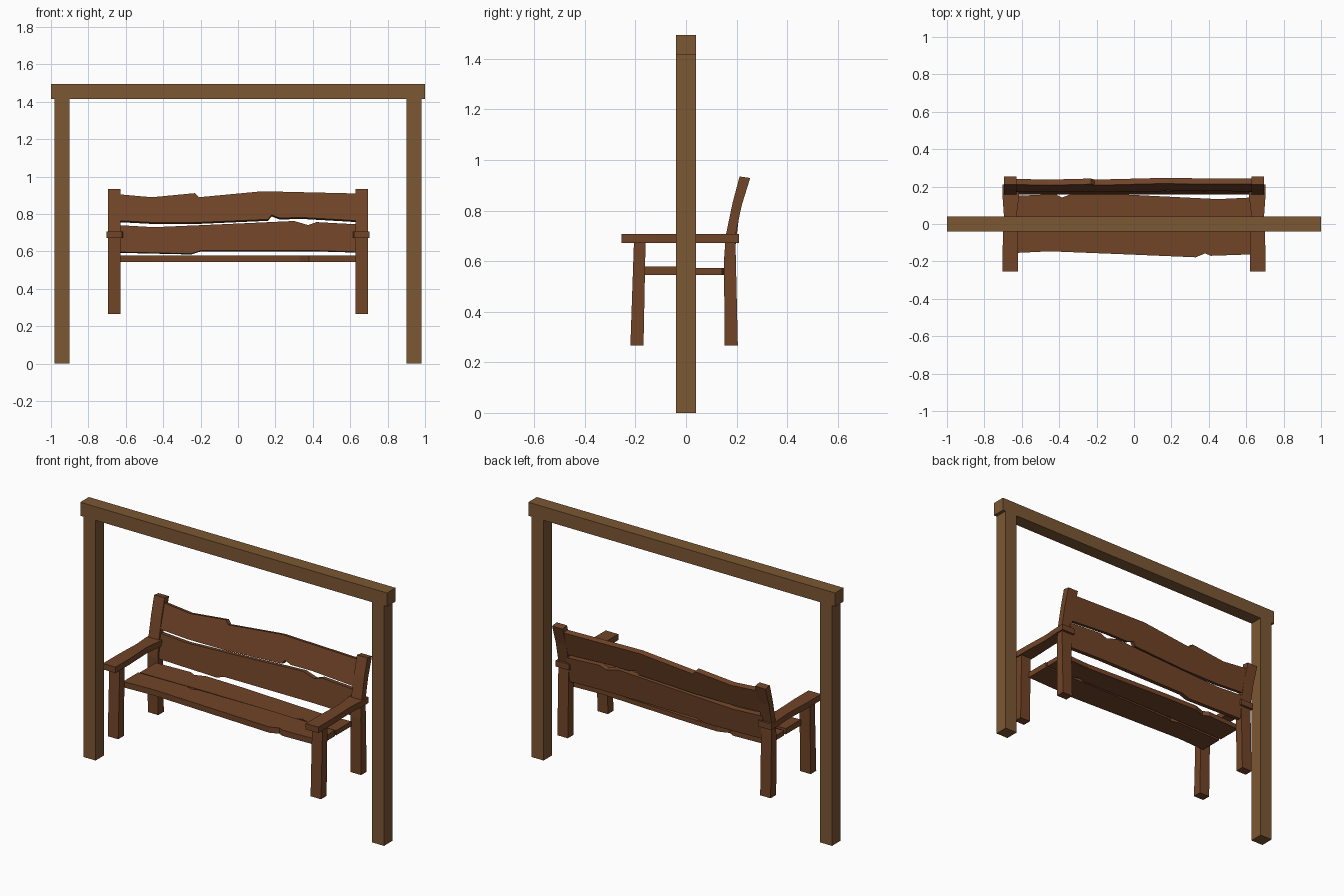
import bpy, bmesh
from mathutils import Vector


def material(name, color):
    m = bpy.data.materials.new(name)
    m.diffuse_color = (*color, 1)
    return m


BENCH = material("bench_wood", (0.165, 0.058, 0.021))
FRAME = material("frame_wood", (0.2, 0.095, 0.033))


def prism(name, outline, place, depth, mat):
    """Extrude a 2D outline; place(u, v) gives the 3D point, depth the extrusion."""
    bm = bmesh.new()
    face = bm.faces.new([bm.verts.new(place(u, v)) for u, v in outline])
    new = bmesh.ops.extrude_face_region(bm, geom=[face])["geom"]
    bmesh.ops.translate(bm, vec=Vector(depth),
                        verts=[g for g in new if isinstance(g, bmesh.types.BMVert)])
    bmesh.ops.recalc_face_normals(bm, faces=bm.faces)
    mesh = bpy.data.meshes.new(name)
    bm.to_mesh(mesh)
    bm.free()
    mesh.materials.append(mat)
    ob = bpy.data.objects.new(name, mesh)
    bpy.context.collection.objects.link(ob)
    return ob


def mirror(ob):
    mod = ob.modifiers.new("mirror", 'MIRROR')
    mod.use_axis = (True, False, False)


def rect(u0, u1, v0, v1):
    return [(u0, v0), (u1, v0), (u1, v1), (u0, v1)]


# swing frame: posts and top beam
xz = lambda u, v: (u, -0.04, v)
mirror(prism("post", rect(0.9, 0.98, 0, 1.415), xz, (0, 0.08, 0), FRAME))
prism("top_beam", rect(-1, 1, 1.415, 1.495), xz, (0, 0.08, 0), FRAME)

# bench legs, drawn in the side view
yz = lambda u, v: (0.627, u, v)
front_leg = [(-0.22, 0.267), (-0.168, 0.267), (-0.16, 0.672), (-0.206, 0.672)]
back_leg = [(0.153, 0.267), (0.205, 0.267), (0.195, 0.70), (0.22, 0.82),
            (0.254, 0.929), (0.212, 0.935), (0.184, 0.83), (0.157, 0.70), (0.15, 0.6)]
mirror(prism("front_leg", front_leg, yz, (0.068, 0, 0), BENCH))
mirror(prism("back_leg", back_leg, yz, (0.068, 0, 0), BENCH))

# armrests, drawn in plan
arm = [(0.62, -0.255), (0.702, -0.255), (0.702, -0.12), (0.696, 0.05), (0.703, 0.15),
       (0.703, 0.21), (0.615, 0.21), (0.615, 0.15), (0.627, 0.05), (0.62, -0.12)]
mirror(prism("armrest", arm, lambda u, v: (u, v, 0.672), (0, 0, 0.035), BENCH))

# rough-edged seat planks, drawn in plan
front_plank = [(-0.64, -0.155), (-0.45, -0.146), (-0.05, -0.162), (0.33, -0.178),
               (0.38, -0.157), (0.41, -0.17), (0.64, -0.162), (0.64, -0.012),
               (0.2, -0.004), (-0.25, -0.01), (-0.29, -0.022), (-0.33, -0.008), (-0.64, -0.015)]
back_plank = [(-0.64, 0.0), (-0.3, 0.005), (0.1, 0.006), (0.38, 0.002), (0.41, 0.017),
              (0.45, 0.002), (0.64, 0.0), (0.64, 0.142), (0.45, 0.133), (-0.1, 0.16),
              (-0.32, 0.165), (-0.385, 0.142), (-0.42, 0.16), (-0.64, 0.15)]
prism("front_seat_plank", front_plank, lambda u, v: (u, v, 0.545), (0, 0, 0.034), BENCH)
prism("back_seat_plank", back_plank, lambda u, v: (u, v, 0.545), (0, 0, 0.028), BENCH)

# rough-edged backrest planks, drawn in front view and leaned back
lower = [(-0.64, 0.597), (-0.25, 0.588), (-0.2, 0.604), (0.4, 0.605), (0.64, 0.598),
         (0.64, 0.745), (0.42, 0.757), (0.375, 0.741), (0.3, 0.763), (-0.1, 0.745),
         (-0.45, 0.73), (-0.64, 0.741)]
upper = [(-0.64, 0.765), (-0.45, 0.755), (-0.2, 0.756), (0.16, 0.772), (0.18, 0.795),
         (0.22, 0.78), (0.36, 0.781), (0.64, 0.765), (0.64, 0.91), (0.13, 0.922),
         (-0.21, 0.89), (-0.23, 0.912), (-0.46, 0.89), (-0.64, 0.906)]
prism("lower_back_plank", lower, lambda u, v: (u, 0.158 + 0.12 * (v - 0.6), v),
      (0, 0.03, -0.004), BENCH)
prism("upper_back_plank", upper, lambda u, v: (u, 0.172 + 0.27 * (v - 0.76), v),
      (0, 0.03, -0.008), BENCH)
